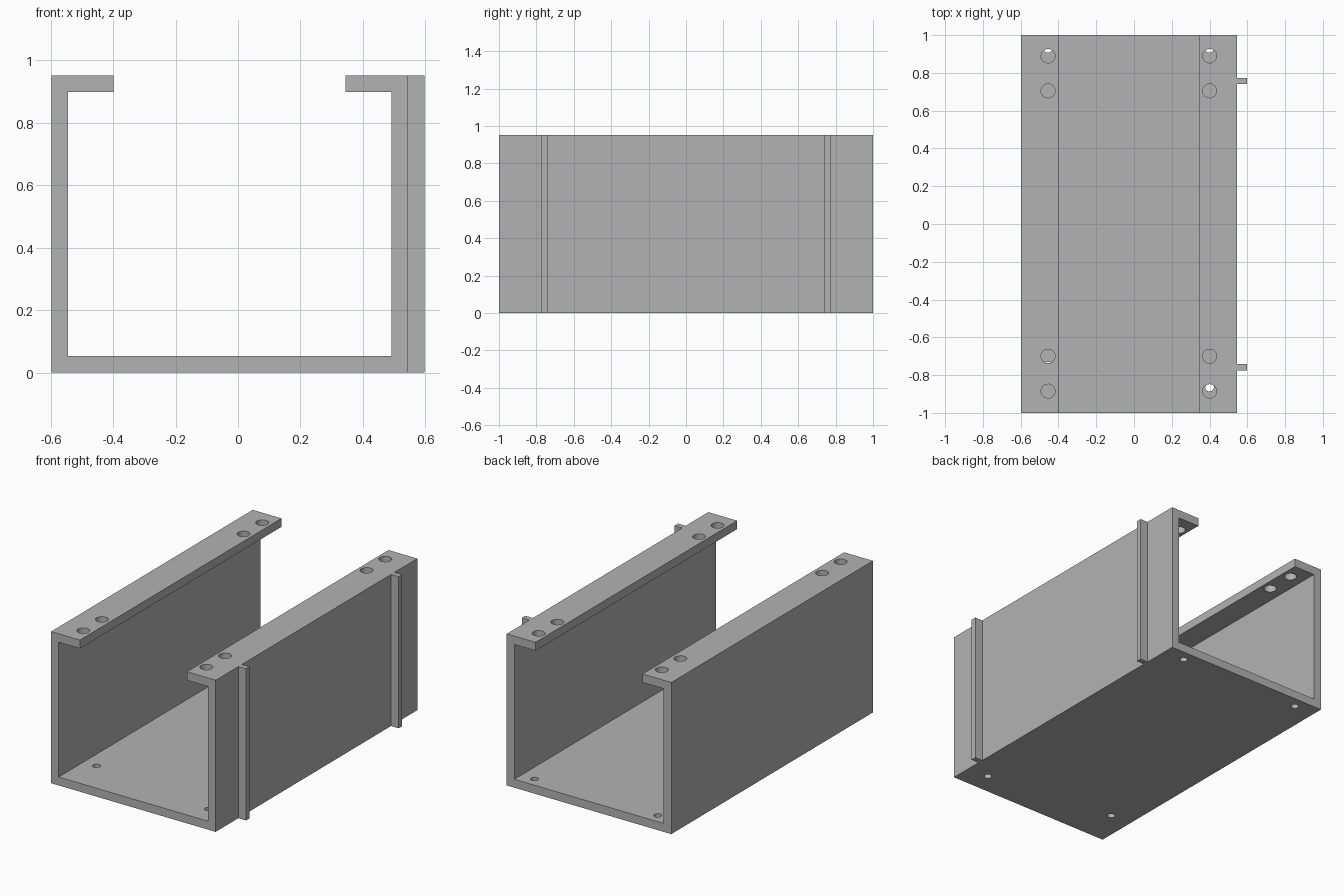
import bpy, bmesh
from mathutils import Matrix, Vector

cube = bpy.data.objects.get("Cube")
if cube:
    bpy.data.objects.remove(cube, do_unlink=True)

# Overall dimensions
LEFT, RIGHT, RIB_EDGE = -0.598, 0.545, 0.598
HEIGHT, WALL, LIP = 0.952, 0.053, 0.2
HALF_LENGTH = 1.0

grey = bpy.data.materials.new("plain grey")
grey.use_nodes = True
colour = (0.45, 0.45, 0.45, 1)
grey.diffuse_color = colour
grey.node_tree.nodes["Principled BSDF"].inputs["Base Color"].default_value = colour


def add_object(name, bm):
    bmesh.ops.recalc_face_normals(bm, faces=bm.faces)
    mesh = bpy.data.meshes.new(name)
    bm.to_mesh(mesh)
    bm.free()
    mesh.materials.append(grey)
    obj = bpy.data.objects.new(name, mesh)
    bpy.context.collection.objects.link(obj)
    return obj


def add_cylinder(bm, x, y, z, radius):
    bmesh.ops.create_cone(bm, cap_ends=True, segments=32, radius1=radius,
                          radius2=radius, depth=0.2,
                          matrix=Matrix.Translation((x, y, z)))


# Channel: C-shaped profile with inward lips, extruded along its length
profile = [
    (LEFT, 0), (RIGHT, 0), (RIGHT, HEIGHT), (RIGHT - LIP, HEIGHT),
    (RIGHT - LIP, HEIGHT - WALL), (RIGHT - WALL, HEIGHT - WALL),
    (RIGHT - WALL, WALL), (LEFT + WALL, WALL),
    (LEFT + WALL, HEIGHT - WALL), (LEFT + LIP, HEIGHT - WALL),
    (LEFT + LIP, HEIGHT), (LEFT, HEIGHT),
]
bm = bmesh.new()
face = bm.faces.new([bm.verts.new((x, -HALF_LENGTH, z)) for x, z in profile])
extruded = bmesh.ops.extrude_face_region(bm, geom=[face])["geom"]
bmesh.ops.translate(bm, vec=Vector((0, 2 * HALF_LENGTH, 0)),
                    verts=[v for v in extruded if isinstance(v, bmesh.types.BMVert)])
channel = add_object("channel", bm)

# Screw holes: large ones through the lips, small ones through the floor
HOLE_LEFT, HOLE_RIGHT = -0.455, 0.4
bm = bmesh.new()
for x in (HOLE_LEFT, HOLE_RIGHT):
    for y in (-0.885, -0.7, 0.705, 0.89):
        add_cylinder(bm, x, y, HEIGHT - WALL / 2, 0.037)
for x, y in ((HOLE_LEFT, 0.93), (HOLE_RIGHT, 0.93),
             (HOLE_LEFT, -0.753), (HOLE_RIGHT, -0.864)):
    add_cylinder(bm, x, y, WALL / 2, 0.023)
cutter = add_object("hole_cutter", bm)
cutter.hide_render = True

cut = channel.modifiers.new("holes", 'BOOLEAN')
cut.operation = 'DIFFERENCE'
cut.solver = 'EXACT'
cut.object = cutter
bpy.context.view_layer.objects.active = channel
channel.select_set(True)
bpy.ops.object.modifier_apply(modifier=cut.name)
bpy.data.objects.remove(cutter, do_unlink=True)
bpy.ops.object.shade_smooth_by_angle()

# Vertical ribs on the outside of one wall
for name, y in (("front_rib", -0.758), ("back_rib", 0.757)):
    bm = bmesh.new()
    bmesh.ops.create_cube(bm, size=1)
    bmesh.ops.scale(bm, vec=(RIB_EDGE - RIGHT, 0.034, HEIGHT), verts=bm.verts)
    bmesh.ops.translate(bm, vec=((RIB_EDGE + RIGHT) / 2, y, HEIGHT / 2), verts=bm.verts)
    add_object(name, bm)
